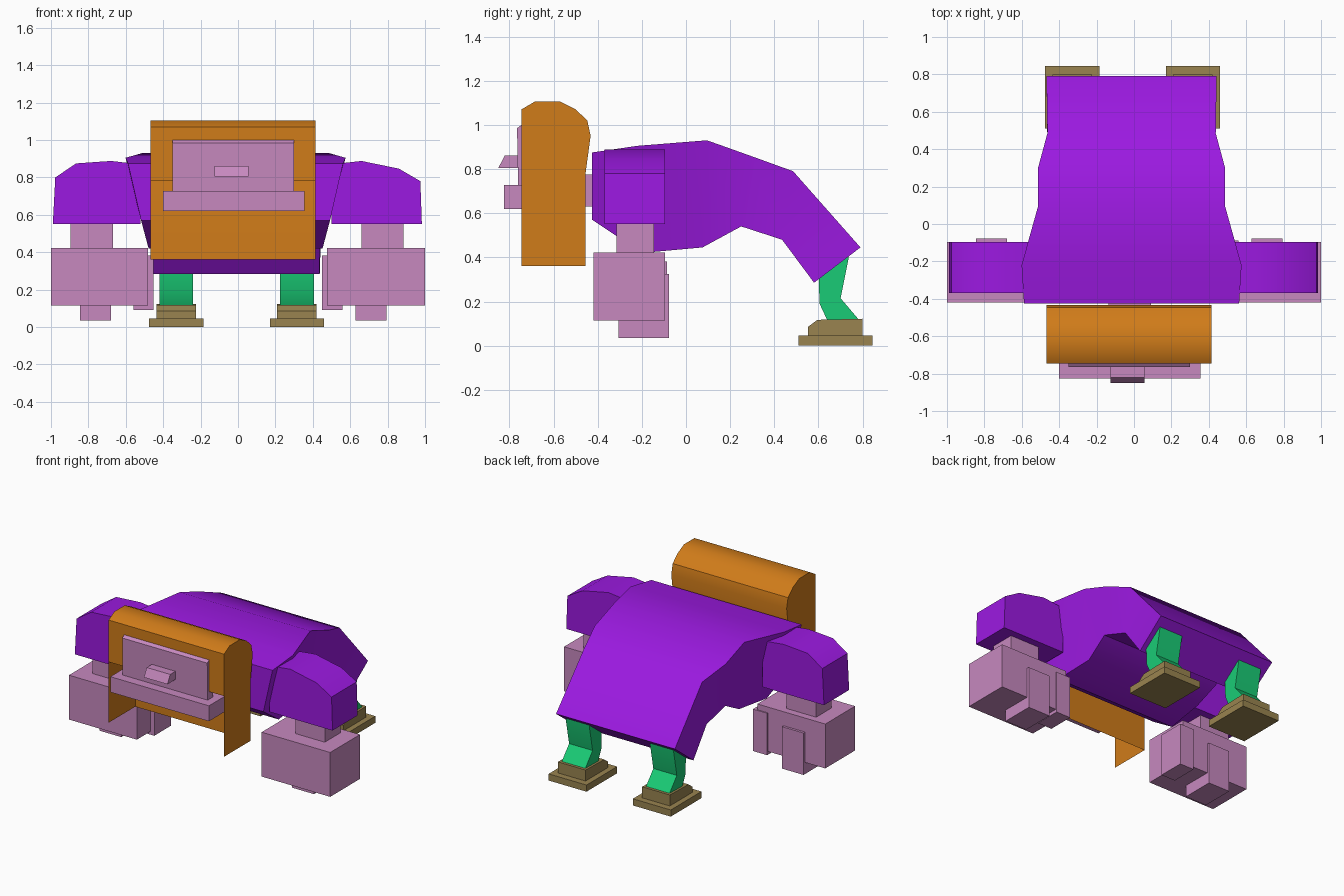
import bpy, bmesh, math

if "Cube" in bpy.data.objects:
    bpy.data.objects.remove(bpy.data.objects["Cube"])


def material(name, rgb):
    m = bpy.data.materials.new(name)
    m.diffuse_color = (*rgb, 1)
    m.use_nodes = True
    m.node_tree.nodes["Principled BSDF"].inputs["Base Color"].default_value = m.diffuse_color
    return m


PURPLE = material("purple", (0.33, 0.01, 0.75))
PINK = material("pink", (0.57, 0.25, 0.52))
ORANGE = material("orange", (0.63, 0.20, 0.01))
GREEN = material("green", (0.01, 0.60, 0.18))
TAN = material("tan", (0.32, 0.23, 0.08))


def finish(name, bm, mat, smooth=False):
    bmesh.ops.recalc_face_normals(bm, faces=bm.faces)
    mesh = bpy.data.meshes.new(name)
    bm.to_mesh(mesh)
    bm.free()
    mesh.materials.append(mat)
    ob = bpy.data.objects.new(name, mesh)
    bpy.context.collection.objects.link(ob)
    if smooth:
        bpy.ops.object.select_all(action='DESELECT')
        ob.select_set(True)
        bpy.context.view_layer.objects.active = ob
        bpy.ops.object.shade_smooth_by_angle(angle=math.radians(32))
    return ob


def prism(name, profile, lo, hi, mat, axis='x', skip=(), smooth=False):
    """Extrude a (y,z) profile along x, or an (x,z) profile along y."""
    bm = bmesh.new()
    put = (lambda p, d: (d, p[0], p[1])) if axis == 'x' else (lambda p, d: (p[0], d, p[1]))
    a = [bm.verts.new(put(p, lo)) for p in profile]
    b = [bm.verts.new(put(p, hi)) for p in profile]
    bm.faces.new(a)
    bm.faces.new(b[::-1])
    n = len(profile)
    for i in range(n):
        if i not in skip:
            j = (i + 1) % n
            bm.faces.new((a[i], b[i], b[j], a[j]))
    return finish(name, bm, mat, smooth)


def box(name, x, y, z, mat):
    return prism(name, [(y[0], z[0]), (y[1], z[0]), (y[1], z[1]), (y[0], z[1])], x[0], x[1], mat)


# Body: lofted stations of (y, z, half width) for top and bottom
stations = [
    ((-0.425, 0.875, 0.575), (-0.425, 0.57, 0.505)),
    ((-0.22, 0.905, 0.588), (-0.20, 0.42, 0.465)),
    ((0.095, 0.93, 0.50), (0.075, 0.445, 0.445)),
    ((0.30, 0.857, 0.50), (0.25, 0.54, 0.465)),
    ((0.485, 0.79, 0.45), (0.435, 0.48, 0.45)),
    ((0.79, 0.445, 0.455), (0.58, 0.285, 0.45)),
]
bm = bmesh.new()
CX = -0.013
rings = []
for (ty, tz, tw), (by, bz, bw) in stations:
    rings.append([bm.verts.new(c) for c in (
        (CX - tw, ty, tz), (CX + tw, ty, tz), (CX + bw, by, bz), (CX - bw, by, bz))])
for r, s in zip(rings, rings[1:]):
    for i in range(4):
        j = (i + 1) % 4
        bm.faces.new((r[i], r[j], s[j], s[i]))
bm.faces.new(rings[0])
bm.faces.new(rings[-1][::-1])
finish("body", bm, PURPLE, True)

# Head shell: open underneath and at the lower front
head = [(-0.745, 0.36), (-0.745, 0.78), (-0.745, 1.07), (-0.685, 1.105), (-0.57, 1.105),
        (-0.50, 1.07), (-0.447, 1.02), (-0.432, 0.95), (-0.455, 0.78), (-0.455, 0.36)]
prism("head_shell", head, -0.468, 0.415, ORANGE, skip=(0, 9), smooth=True)

# Face parts and neck
prism("face_plate", [(-0.76, 0.70), (-0.765, 0.985), (-0.745, 1.0), (-0.70, 1.0), (-0.70, 0.70)],
      -0.35, 0.30, PINK)
box("jaw_bar", (-0.40, 0.355), (-0.825, -0.47), (0.62, 0.727), PINK)
prism("nose", [(-0.85, 0.805), (-0.82, 0.862), (-0.755, 0.862), (-0.755, 0.805)], -0.125, 0.055, PINK)
box("neck", (-0.135, 0.09), (-0.50, -0.40), (0.63, 0.775), PINK)

# Shoulders
prism("shoulder_left", [(-0.52, 0.55), (-0.99, 0.55), (-0.977, 0.80), (-0.865, 0.875),
                        (-0.68, 0.888), (-0.52, 0.87)], -0.37, -0.095, PURPLE, 'y', smooth=True)
prism("shoulder_right", [(0.50, 0.55), (0.983, 0.55), (0.975, 0.78), (0.86, 0.847),
                         (0.66, 0.888), (0.50, 0.87)], -0.37, -0.095, PURPLE, 'y', smooth=True)

# Arms and hands
for side, arm, hand, thumb, finger in (
        ("left", (-0.895, -0.667), (-1.0, -0.48), (-0.845, -0.68), (-0.56, -0.452)),
        ("right", (0.66, 0.885), (0.475, 1.0), (0.627, 0.795), (0.45, 0.56))):
    box("arm_" + side, arm, (-0.315, -0.145), (0.40, 0.60), PINK)
    box("hand_" + side, hand, (-0.42, -0.095), (0.115, 0.422), PINK)
    box("thumb_" + side, thumb, (-0.305, -0.078), (0.035, 0.325), PINK)
    box("finger_" + side, finger, (-0.27, -0.087), (0.092, 0.382), PINK)

# Legs and feet
leg = [(0.60, 0.34), (0.735, 0.43), (0.735, 0.39), (0.70, 0.215), (0.785, 0.115),
       (0.64, 0.115), (0.605, 0.19)]
foot = [(0.552, 0.04), (0.552, 0.085), (0.595, 0.117), (0.80, 0.122), (0.80, 0.04)]
for side, x in (("left", -0.33), ("right", 0.315)):
    prism("leg_" + side, leg, x - 0.09, x + 0.09, GREEN, smooth=True)
    prism("foot_" + side, foot, x - 0.106, x + 0.106, TAN)
    box("sole_" + side, (x - 0.145, x + 0.145), (0.51, 0.845), (0, 0.046), TAN)
